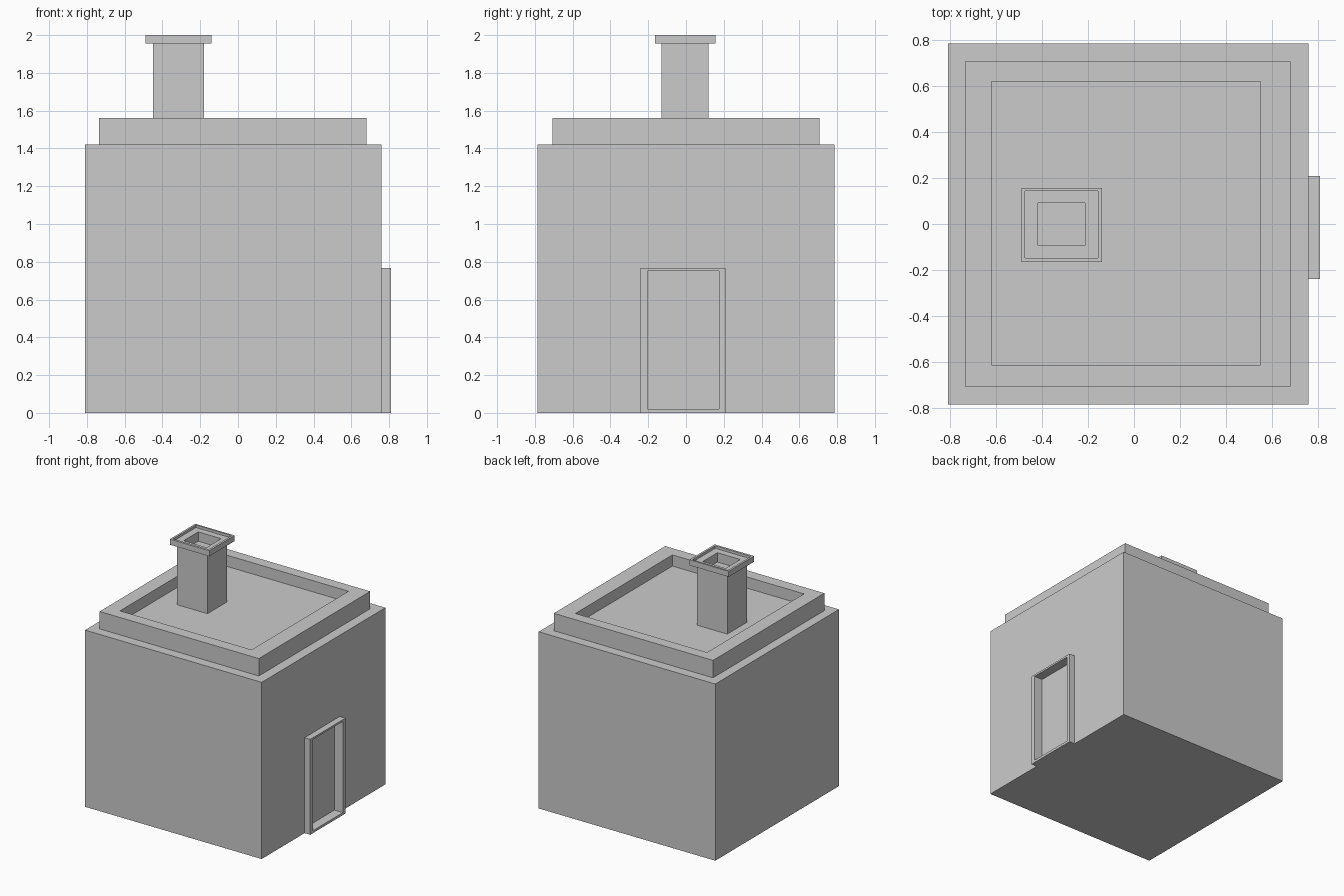
import bpy, bmesh

if "Cube" in bpy.data.objects:
    bpy.data.objects.remove(bpy.data.objects["Cube"])


def loft(name, loops, axis='Z', cap_start=True, cap_end=True):
    """Join rectangles (level, u0, u1, v0, v1) stacked along an axis into a stepped solid."""
    bm = bmesh.new()
    rings = []
    for level, u0, u1, v0, v1 in loops:
        corners = [(u0, v0), (u1, v0), (u1, v1), (u0, v1)]
        rings.append([bm.verts.new((u, v, level) if axis == 'Z' else (level, u, v))
                      for u, v in corners])
    for a, b in zip(rings, rings[1:]):
        for i in range(4):
            j = (i + 1) % 4
            bm.faces.new((a[i], a[j], b[j], b[i]))
    if cap_start:
        bm.faces.new(rings[0][::-1])
    if cap_end:
        bm.faces.new(rings[-1])
    mesh = bpy.data.meshes.new(name)
    bm.to_mesh(mesh)
    bm.free()
    obj = bpy.data.objects.new(name, mesh)
    bpy.context.collection.objects.link(obj)
    return obj


# House block: walls, set-back parapet and sunken flat roof
wall = (-0.81, 0.76, -0.785, 0.785)
parapet = (-0.735, 0.68, -0.707, 0.707)
roof = (-0.62, 0.55, -0.613, 0.619)
house = loft("house_walls", [(0, *wall), (1.42, *wall), (1.42, *parapet),
                             (1.56, *parapet), (1.56, *roof), (1.47, *roof)])

# Chimney: shaft, overhanging cap with a shallow rim, and flue hole
shaft = (-0.45, -0.18, -0.13, 0.118)
cap = (-0.49, -0.14, -0.165, 0.157)
rim = (-0.474, -0.157, -0.147, 0.143)
flue = (-0.417, -0.213, -0.094, 0.091)
loft("chimney", [(1.46, *shaft), (1.955, *shaft), (1.955, *cap), (2.0, *cap),
                 (2.0, *rim), (1.98, *rim), (1.98, *flue), (1.905, *flue)])

# Door frame: projecting surround on the right wall
frame = (-0.24, 0.208, 0.0, 0.767)
opening = (-0.205, 0.175, 0.02, 0.752)
loft("door_frame", [(0.76, *frame), (0.81, *frame), (0.81, *opening), (0.76, *opening)],
     axis='X', cap_start=False, cap_end=False)

# Door recess cut into the wall behind the frame
cutter = loft("door_cutter", [(0.735, *opening), (0.9, *opening)], axis='X')
cutter.hide_render = True
cut = house.modifiers.new("door_recess", 'BOOLEAN')
cut.operation = 'DIFFERENCE'
cut.solver = 'EXACT'
cut.object = cutter
bpy.context.view_layer.objects.active = house
bpy.ops.object.modifier_apply(modifier=cut.name)
bpy.data.objects.remove(cutter)
